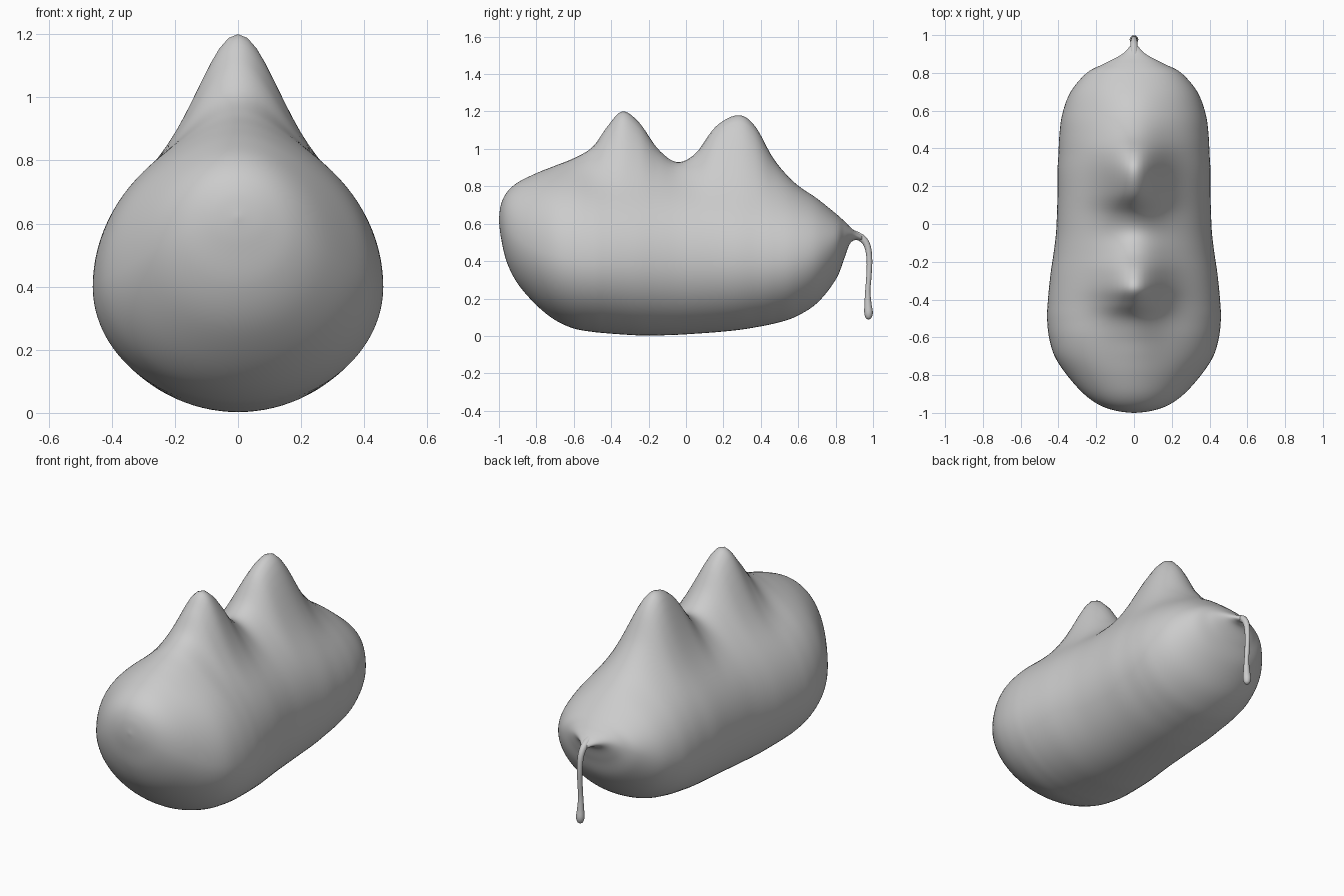
import bpy, bmesh
from math import sin, cos, pi, exp
from mathutils import Vector

if "Cube" in bpy.data.objects:
    bpy.data.objects.remove(bpy.data.objects["Cube"])


def smooth_path(stations, steps):
    """Catmull-Rom resampling of tuples of values."""
    pts = [stations[0]] + stations + [stations[-1]]
    out = []
    for i in range(1, len(pts) - 2):
        for k in range(steps):
            t = k / steps
            out.append([0.5 * (2 * b + (c - a) * t + (2 * a - 5 * b + 4 * c - d) * t * t
                               + (3 * b - a - 3 * c + d) * t ** 3)
                        for a, b, c, d in zip(*pts[i - 1:i + 3])])
    out.append(list(stations[-1]))
    return out


def loft(name, rings):
    """Skin a list of closed rings and close both ends."""
    bm = bmesh.new()
    rows = [[bm.verts.new(p) for p in r] for r in rings]
    n = len(rows[0])
    for a, b in zip(rows, rows[1:]):
        for i in range(n):
            j = (i + 1) % n
            bm.faces.new((a[i], a[j], b[j], b[i]))
    bm.faces.new(rows[0])
    bm.faces.new(rows[-1])
    bmesh.ops.recalc_face_normals(bm, faces=bm.faces)
    for f in bm.faces:
        f.smooth = True
    me = bpy.data.meshes.new(name)
    bm.to_mesh(me)
    bm.free()
    ob = bpy.data.objects.new(name, me)
    bpy.context.collection.objects.link(ob)
    return ob


# Body stations: y, ridge top, rounded top, bottom, half width, widest height
body = [
    (-1.0, .625, .625, .615, .005, .62),
    (-.99, .70, .70, .53, .09, .61),
    (-.96, .765, .765, .40, .18, .57),
    (-.90, .82, .81, .28, .265, .52),
    (-.80, .87, .85, .165, .355, .46),
    (-.70, .91, .87, .085, .42, .43),
    (-.60, .95, .88, .04, .45, .41),
    (-.50, 1.01, .87, .022, .46, .40),
    (-.42, 1.12, .86, .014, .457, .40),
    (-.34, 1.20, .855, .008, .45, .40),
    (-.25, 1.14, .85, .003, .44, .40),
    (-.15, 1.00, .845, .003, .425, .40),
    (-.05, .93, .84, .006, .413, .40),
    (.05, .975, .835, .012, .408, .40),
    (.16, 1.12, .83, .02, .405, .40),
    (.28, 1.18, .82, .032, .405, .40),
    (.37, 1.12, .81, .046, .40, .40),
    (.47, .945, .795, .066, .395, .40),
    (.58, .82, .765, .10, .38, .41),
    (.70, .735, .715, .175, .335, .44),
    (.80, .655, .65, .30, .25, .49),
    (.845, .615, .615, .41, .165, .52),
    (.875, .585, .585, .49, .105, .54),
    (.905, .56, .56, .513, .055, .537),
    (.94, .54, .54, .51, .022, .525),
]
SEG = 96
rings = []
for y, ridge, top, bot, w, mid in smooth_path(body, 6):
    ring = []
    for i in range(SEG):
        a = 2 * pi * i / SEG
        x, s = w * sin(a), cos(a)
        if s > 0:
            # narrow ridge and humps rise out of the rounded back
            z = mid + (top - mid) * s + (ridge - top) * exp(-(x / .165) ** 2) * min(1, s * 3)
        else:
            z = mid + (mid - bot) * s
        ring.append((x, y, z))
    rings.append(ring)
loft("body", rings)

# Tail stations: y, z, radius
tail = [(.88, .545, .026), (.92, .533, .021), (.952, .512, .019), (.973, .47, .017),
        (.981, .40, .015), (.978, .32, .014), (.972, .24, .014), (.973, .17, .019),
        (.976, .125, .023), (.976, .098, .016), (.976, .089, .004)]
path = smooth_path(tail, 4)
rings = []
for i, (y, z, r) in enumerate(path):
    p, q = path[max(i - 1, 0)], path[min(i + 1, len(path) - 1)]
    d = Vector((0, q[0] - p[0], q[1] - p[1])).normalized()
    side = Vector((1, 0, 0))
    up = d.cross(side)
    rings.append([Vector((0, y, z)) + r * (side * cos(2 * pi * k / 16) + up * sin(2 * pi * k / 16))
                  for k in range(16)])
loft("tail", rings)
